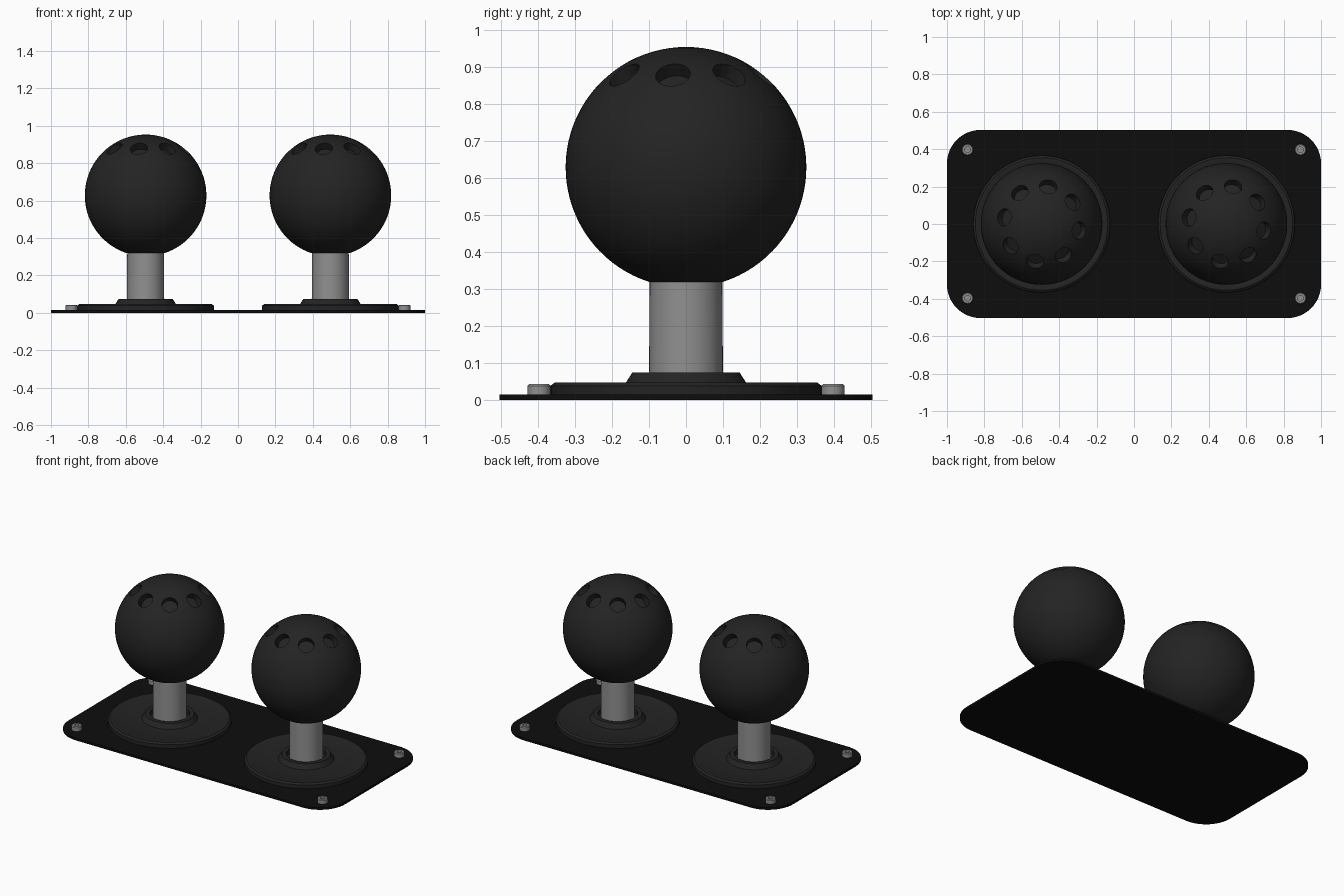
import bpy, bmesh
from math import sin, cos, pi, radians
from mathutils import Matrix, Vector

if "Cube" in bpy.data.objects:
    bpy.data.objects.remove(bpy.data.objects["Cube"])


def material(name, v):
    m = bpy.data.materials.new(name)
    m.diffuse_color = (v, v, v, 1)
    m.use_nodes = True
    m.node_tree.nodes["Principled BSDF"].inputs["Base Color"].default_value = m.diffuse_color
    return m


BALL_BLACK = material("ball_black", 0.017)
PLATE_BLACK = material("plate_black", 0.004)
STEEL = material("steel", 0.28)


def finish(name, bm, mat=None, loc=(0, 0, 0)):
    bmesh.ops.recalc_face_normals(bm, faces=bm.faces)
    me = bpy.data.meshes.new(name)
    bm.to_mesh(me)
    bm.free()
    ob = bpy.data.objects.new(name, me)
    bpy.context.collection.objects.link(ob)
    ob.location = loc
    if mat:
        me.materials.append(mat)
    return ob


def select(ob):
    bpy.ops.object.select_all(action='DESELECT')
    ob.select_set(True)
    bpy.context.view_layer.objects.active = ob


def smooth(ob):
    select(ob)
    bpy.ops.object.shade_smooth_by_angle(angle=radians(30))


def lathe(name, profile, mat, loc=(0, 0, 0), steps=64):
    """Turn an (r, z) profile around the z axis."""
    bm = bmesh.new()
    vs = [bm.verts.new((r, 0, z)) for r, z in profile]
    es = [bm.edges.new(p) for p in zip(vs, vs[1:])]
    bmesh.ops.spin(bm, geom=vs + es, cent=(0, 0, 0), axis=(0, 0, 1),
                   angle=2 * pi, steps=steps)
    bmesh.ops.remove_doubles(bm, verts=bm.verts, dist=1e-5)
    ob = finish(name, bm, mat, loc)
    smooth(ob)
    return ob


# Mounting plate with rounded corners
HX, HY, RAD, N = 1.0, 0.503, 0.18, 12
bm = bmesh.new()
outline = []
for q, (sx, sy) in enumerate(((1, 1), (-1, 1), (-1, -1), (1, -1))):
    for i in range(N + 1):
        a = (q + i / N) * pi / 2
        outline.append(bm.verts.new((sx * (HX - RAD) + RAD * cos(a),
                                     sy * (HY - RAD) + RAD * sin(a), 0)))
face = bm.faces.new(outline)
top = bmesh.ops.extrude_face_region(bm, geom=[face], use_keep_orig=True)["geom"]
bmesh.ops.translate(bm, vec=(0, 0, 0.014),
                    verts=[v for v in top if isinstance(v, bmesh.types.BMVert)])
smooth(finish("mounting_plate", bm, PLATE_BLACK))

# Corner screws with recessed heads
for i, (sx, sy) in enumerate(((1, 1), (-1, 1), (-1, -1), (1, -1))):
    lathe(f"screw_{i + 1}",
          [(0, 0.01), (0.031, 0.01), (0.031, 0.038), (0.027, 0.043),
           (0.015, 0.043), (0.015, 0.026), (0, 0.026)],
          STEEL, (sx * 0.89, sy * 0.397, 0), 24)

# Ball radius, centre height and holes
R, CZ = 0.325, 0.628
a0 = math_start = -pi / 2 + 0.312
ARC = 40
ball_profile = [(0, R * sin(a0))] + [
    (R * cos(a0 + (pi / 2 - a0) * i / ARC), R * sin(a0 + (pi / 2 - a0) * i / ARC))
    for i in range(ARC)] + [(0, R)]

for side, x in (("left", -0.494), ("right", 0.494)):
    # Dust washer and raised collar with a clearance hole
    lathe(f"{side}_dust_washer",
          [(0, 0.012), (0.366, 0.012), (0.366, 0.038), (0.354, 0.047),
           (0.335, 0.047), (0.328, 0.044), (0.165, 0.044), (0.162, 0.047),
           (0.145, 0.074), (0.118, 0.074), (0.118, 0.045), (0, 0.045)],
          BALL_BLACK, (x, 0, 0))

    # Metal shaft
    lathe(f"{side}_shaft", [(0, 0.03), (0.1, 0.03), (0.098, 0.33), (0, 0.33)],
          STEEL, (x, 0, 0), 48)

    # Ball top
    ball = lathe(f"{side}_ball_top", ball_profile, BALL_BLACK, (x, 0, CZ), 80)

    # Ring of finger holes bored toward the centre of the ball
    bm = bmesh.new()
    for k in range(8):
        a = radians(80 + 45 * k)
        d = Vector((0.205 * cos(a), 0.205 * sin(a), 0.252)).normalized()
        m = (Matrix.Translation(d * (R + 0.01))
             @ d.to_track_quat('Z', 'Y').to_matrix().to_4x4())
        bmesh.ops.create_cone(bm, cap_ends=True, segments=32, radius1=0.047,
                              radius2=0.047, depth=0.11, matrix=m)
    cutter = finish("hole_cutter", bm, BALL_BLACK, (x, 0, CZ))
    cutter.hide_render = True
    mod = ball.modifiers.new("holes", 'BOOLEAN')
    mod.operation = 'DIFFERENCE'
    mod.solver = 'EXACT'
    mod.object = cutter
    select(ball)
    bpy.ops.object.modifier_apply(modifier=mod.name)
    bpy.data.objects.remove(cutter)
    smooth(ball)
